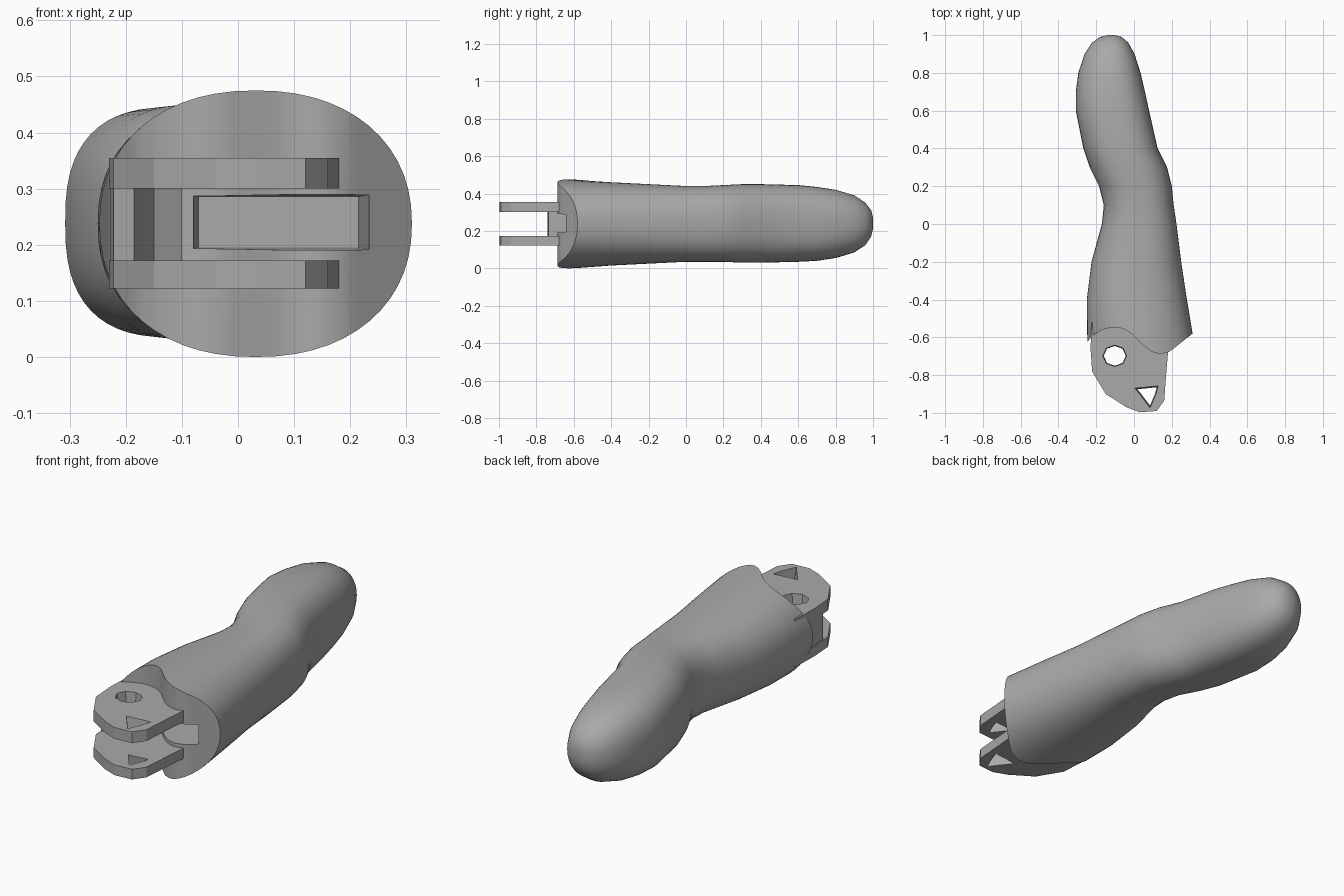
import bpy, bmesh
from math import cos, sin, pi, radians

if "Cube" in bpy.data.objects:
    bpy.data.objects.remove(bpy.data.objects["Cube"], do_unlink=True)

grey = bpy.data.materials.new("plain grey")
grey.use_nodes = True
grey.diffuse_color = (0.4, 0.4, 0.4, 1)
grey.node_tree.nodes["Principled BSDF"].inputs["Base Color"].default_value = (0.4, 0.4, 0.4, 1)


def finish(name, bm):
    bmesh.ops.recalc_face_normals(bm, faces=bm.faces)
    mesh = bpy.data.meshes.new(name)
    bm.to_mesh(mesh)
    bm.free()
    mesh.materials.append(grey)
    obj = bpy.data.objects.new(name, mesh)
    bpy.context.collection.objects.link(obj)
    return obj


def activate(obj):
    bpy.ops.object.select_all(action='DESELECT')
    obj.select_set(True)
    bpy.context.view_layer.objects.active = obj


def cut(obj, cutter):
    cutter.hide_render = True
    mod = obj.modifiers.new("cut", 'BOOLEAN')
    mod.operation, mod.solver, mod.object = 'DIFFERENCE', 'EXACT', cutter
    activate(obj)
    bpy.ops.object.modifier_apply(modifier=mod.name)
    bpy.data.objects.remove(cutter, do_unlink=True)


def prism(name, outline, z0, z1, flare=1.0):
    """Vertical prism; flare scales the outline at z1 about its middle."""
    bm = bmesh.new()
    mx = sum(p[0] for p in outline) / len(outline)
    my = sum(p[1] for p in outline) / len(outline)
    low = [bm.verts.new((x, y, z0)) for x, y in outline]
    high = [bm.verts.new((mx + (x - mx) * flare, my + (y - my) * flare, z1)) for x, y in outline]
    bm.faces.new(low)
    bm.faces.new(high)
    for i in range(len(low)):
        j = (i + 1) % len(low)
        bm.faces.new((low[i], low[j], high[j], high[i]))
    return finish(name, bm)


# Shape of the joint end, as y along x: a socket beside a rounded lobe
JOINT = [(-0.25, -0.63), (-0.22, -0.59), (-0.17, -0.56), (-0.11, -0.545), (-0.05, -0.555),
         (0, -0.59), (0.05, -0.645), (0.09, -0.675), (0.14, -0.69), (0.19, -0.675), (0.31, -0.58)]


def joint_y(x):
    for (x0, y0), (x1, y1) in zip(JOINT, JOINT[1:]):
        if x <= x1:
            return y0 + (y1 - y0) * (x - x0) / (x1 - x0)
    return JOINT[-1][1]


# Finger body sections: y, x range, z range, squareness
SECTIONS = [
    (None, -0.247, 0.31, 0.0, 0.475, 2.2),
    (-0.4, -0.25, 0.28, 0.015, 0.46, 2.3),
    (-0.2, -0.225, 0.25, 0.025, 0.45, 2.3),
    (0, -0.17, 0.225, 0.035, 0.44, 2.4),
    (0.1, -0.16, 0.21, 0.035, 0.44, 2.4),
    (0.2, -0.185, 0.2, 0.035, 0.445, 2.4),
    (0.3, -0.235, 0.175, 0.03, 0.45, 2.4),
    (0.4, -0.268, 0.125, 0.03, 0.45, 2.5),
    (0.6, -0.308, 0.08, 0.035, 0.445, 2.6),
    (0.7, -0.308, 0.058, 0.04, 0.435, 2.5),
    (0.8, -0.295, 0.035, 0.055, 0.42, 2.4),
    (0.9, -0.262, 0.003, 0.085, 0.39, 2.3),
    (0.96, -0.222, -0.03, 0.125, 0.35, 2.2),
    (0.99, -0.18, -0.065, 0.17, 0.31, 2.1),
    (1.0, -0.14, -0.1, 0.21, 0.27, 2.0),
]
N = 56


def power(v, n):
    return (1 if v >= 0 else -1) * abs(v) ** (2 / n)


bm = bmesh.new()
rings = []
for y, xl, xr, zl, zh, n in SECTIONS:
    ring = []
    for i in range(N):
        a = 2 * pi * i / N
        x = (xl + xr) / 2 + (xr - xl) / 2 * power(cos(a), n)
        z = (zl + zh) / 2 + (zh - zl) / 2 * power(sin(a), n)
        ring.append(bm.verts.new((x, joint_y(x) if y is None else y, z)))
    rings.append(ring)
for a, b in zip(rings, rings[1:]):
    for i in range(N):
        j = (i + 1) % N
        bm.faces.new((a[i], a[j], b[j], b[i]))
bm.faces.new(rings[-1])
# Joint end closed by upright strips
end = rings[0]
for i in range(N // 2):
    strip = [end[i], end[i + 1], end[N - i - 1], end[(N - i) % N]]
    bm.faces.new(list(dict.fromkeys(strip)))
body = finish("finger_body", bm)

# Tapered slot sunk into the joint end
bm = bmesh.new()
bmesh.ops.create_cube(bm, size=1)
for v in bm.verts:
    back = v.co.y > 0
    left, right = (-0.07, 0.215) if back else (-0.105, 0.25)
    half = 0.045 if back else 0.052
    v.co = (right if v.co.x > 0 else left, -0.46 if back else -0.8,
            0.24 + (half if v.co.z > 0 else -half))
cut(body, finish("slot_cutter", bm))
activate(body)
bpy.ops.object.shade_smooth_by_angle(angle=radians(32))

# Pair of hinge lugs with a pin hole and a flared opening
LUG = [(-0.225, -0.52), (-0.23, -0.66), (-0.222, -0.78), (-0.15, -0.9), (-0.04, -0.97),
       (0.03, -0.997), (0.12, -0.99), (0.16, -0.935), (0.17, -0.8), (0.18, -0.68), (0.18, -0.6)]
PIN = [(-0.102 + 0.058 * cos(i * pi / 4), -0.698 + 0.052 * sin(i * pi / 4)) for i in range(8)]
OPENING = [(0.02, -0.875), (0.12, -0.865), (0.11, -0.9), (0.085, -0.96)]
for name, inner, outer in (("upper_lug", 0.3, 0.355), ("lower_lug", 0.172, 0.122)):
    lug = prism(name, LUG, inner, outer)
    over = (outer - inner) * 0.1
    cut(lug, prism("pin_cutter", PIN, inner - over, outer + over, 1.1))
    cut(lug, prism("opening_cutter", OPENING, inner - over, outer + over, 1.25))

# Web joining the lugs beside the pin hole
WEB = [(-0.225, -0.53), (-0.228, -0.66), (-0.222, -0.74), (-0.185, -0.735), (-0.168, -0.68),
       (-0.15, -0.63), (-0.1, -0.6), (-0.1, -0.53)]
prism("lug_web", WEB, 0.165, 0.305)
